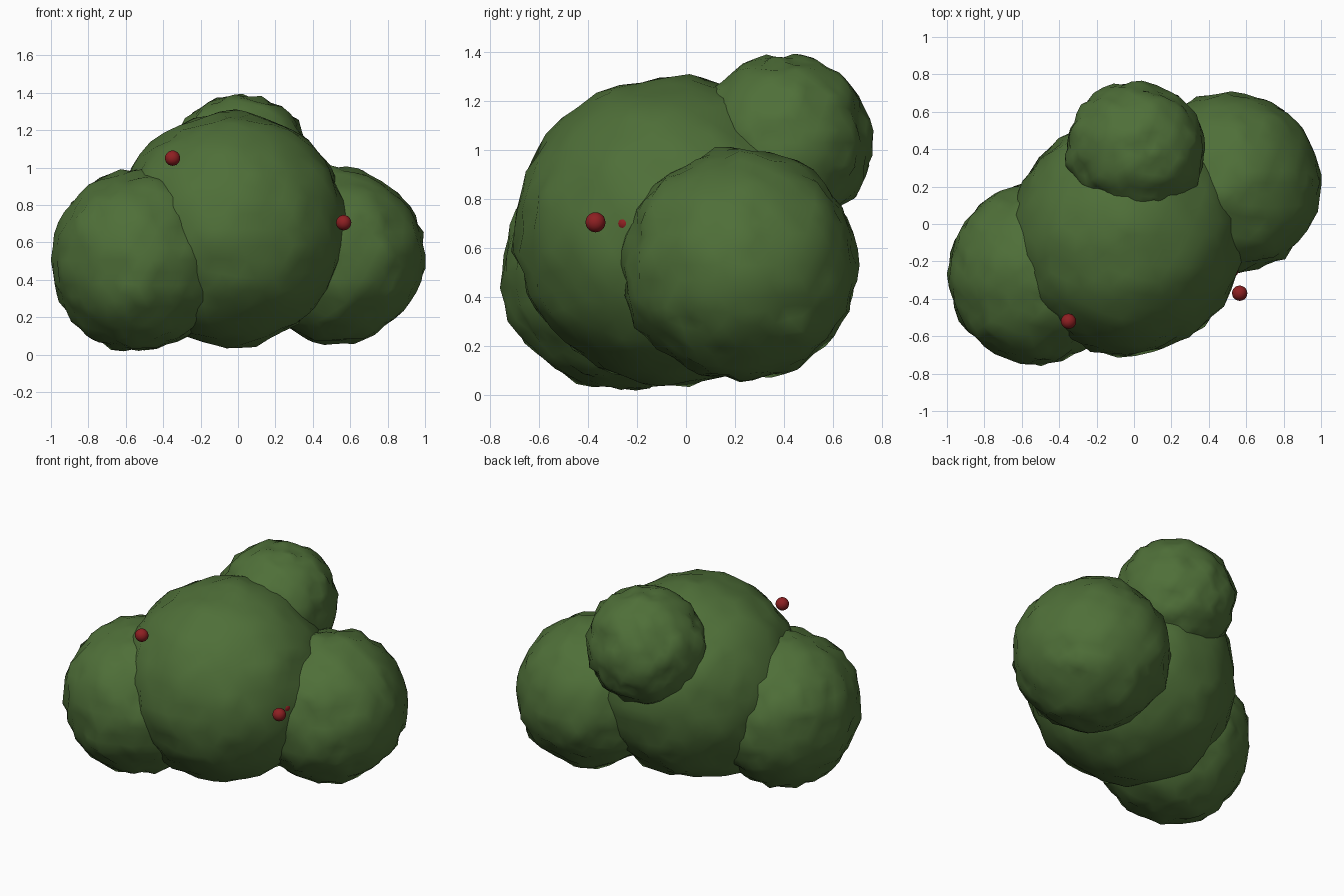
import bpy, bmesh
from mathutils import Vector, noise

if "Cube" in bpy.data.objects:
    bpy.data.objects.remove(bpy.data.objects["Cube"])


def material(name, rgb):
    m = bpy.data.materials.new(name)
    m.diffuse_color = (*rgb, 1)
    m.use_nodes = True
    m.node_tree.nodes["Principled BSDF"].inputs["Base Color"].default_value = m.diffuse_color
    return m


leaf = material("leaf green", (0.078, 0.16, 0.04))
red = material("berry red", (0.27, 0.014, 0.016))


def ball(name, centre, radii, mat, subdiv, bump=0.0, seed=0):
    bm = bmesh.new()
    bmesh.ops.create_icosphere(bm, subdivisions=subdiv, radius=1)
    for v in bm.verts:
        d = v.co.normalized()
        off = Vector((seed * 7.3, seed * 3.1, seed * 5.7))
        size = max(radii)
        n = 0.6 * noise.noise(d * 2.6 + off) + noise.noise(d * size * 13 + off)
        k = 1 + bump * n
        v.co = Vector(d[i] * radii[i] * k for i in range(3))
    for f in bm.faces:
        f.smooth = True
    me = bpy.data.meshes.new(name)
    bm.to_mesh(me)
    bm.free()
    me.materials.append(mat)
    ob = bpy.data.objects.new(name, me)
    ob.location = centre
    bpy.context.collection.objects.link(ob)


# Lumpy foliage clumps
ball("main_foliage", (-0.035, -0.06, 0.67), (0.625, 0.635, 0.625), leaf, 4, 0.045, 1)
ball("left_foliage", (-0.53, -0.265, 0.505), (0.465, 0.48, 0.485), leaf, 4, 0.06, 2)
ball("right_foliage", (0.52, 0.22, 0.53), (0.472, 0.485, 0.468), leaf, 4, 0.06, 3)
ball("top_foliage", (0.01, 0.40, 1.03), (0.37, 0.355, 0.36), leaf, 4, 0.075, 4)

# Berries
for i, (pos, r) in enumerate([((-0.35, -0.52, 1.05), 0.041),
                              ((0.565, -0.37, 0.705), 0.041),
                              ((0.525, -0.25, 0.70), 0.033)]):
    ball(f"berry_{i + 1}", pos, (r, r, r), red, 3)
